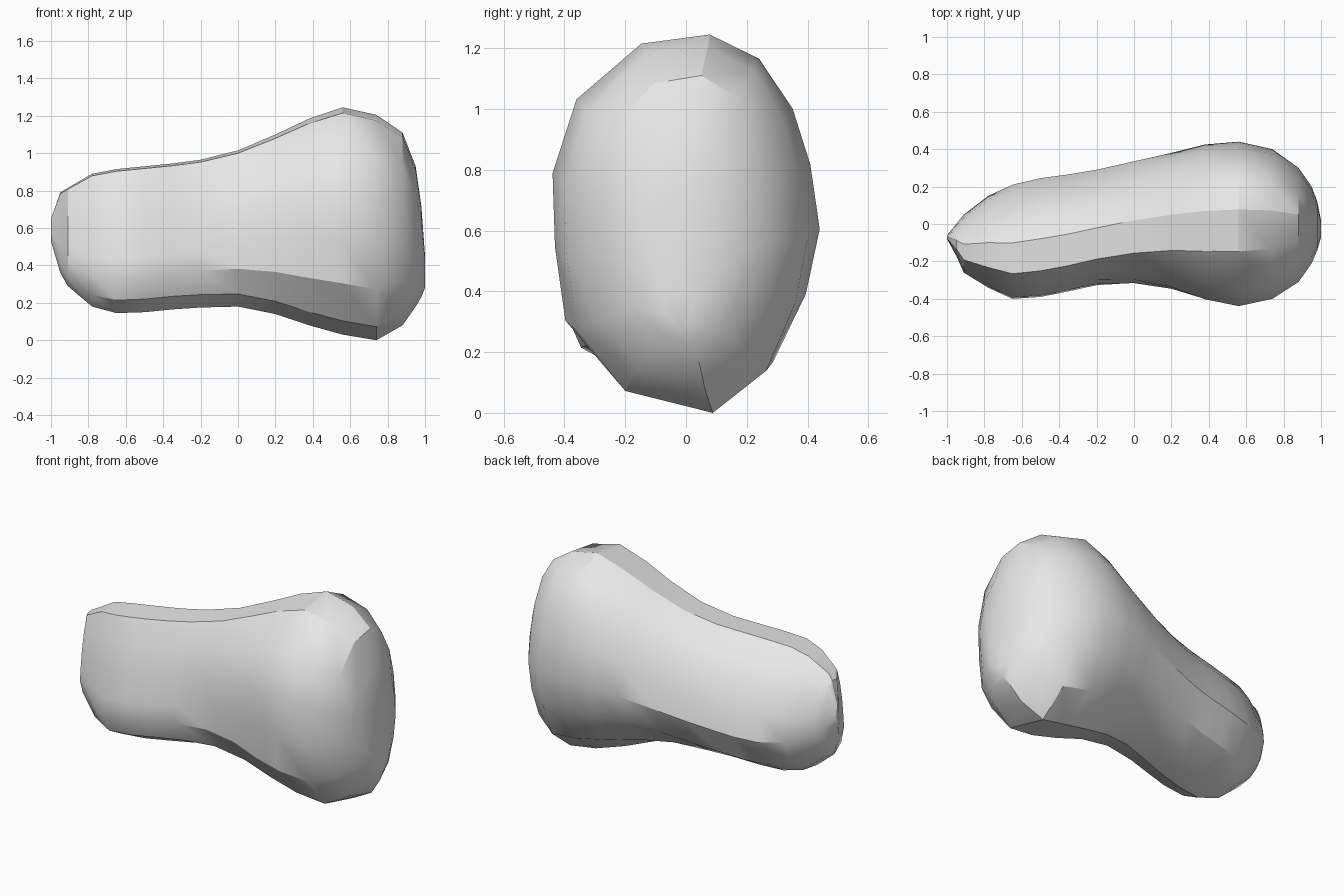
import bpy
import bmesh
import math

# Remove the default cube only
default_cube = bpy.data.objects.get("Cube")
if default_cube:
    bpy.data.objects.remove(default_cube, do_unlink=True)


def make_material(name, colour):
    material = bpy.data.materials.new(name)
    material.use_nodes = True
    material.diffuse_color = colour
    for node in material.node_tree.nodes:
        if node.type == "BSDF_PRINCIPLED":
            node.inputs["Base Color"].default_value = colour
    return material


# Unit cross-sections (y, z): crown, front wall, underside, back wall
SMALL_END = [
    (-.02, 1), (-.56, .97), (-.75, .6), (-.88, .2), (-.97, -.25), (-1, -.5), (-.82, -.82),
    (-.4, -1), (.2, -.94), (.7, -.7), (1, -.25), (.9, .12), (.67, .5), (.36, .8),
]
LARGE_END = [
    (.18, 1), (-.33, .95), (-.82, .65), (-1, .25), (-.98, -.15), (-.9, -.55), (-.5, -.88),
    (.22, -1), (.66, -.77), (.9, -.4), (1, -.05), (.93, .3), (.8, .6), (.55, .87),
]

# Stations along the length: x, lowest z, highest z, front y, back y
STATIONS = [
    (-1, .53, .65, -.08, -.06),
    (-.95, .36, .79, -.17, .0),
    (-.91, .29, .815, -.26, .05),
    (-.78, .18, .89, -.34, .15),
    (-.65, .145, .915, -.4, .21),
    (-.5, .15, .93, -.39, .245),
    (-.35, .165, .945, -.36, .265),
    (-.2, .175, .965, -.33, .29),
    (0, .18, 1.015, -.325, .335),
    (.2, .14, 1.1, -.355, .38),
    (.38, .08, 1.185, -.41, .425),
    (.56, .03, 1.245, -.44, .44),
    (.74, 0, 1.205, -.4, .4),
    (.88, .08, 1.11, -.31, .3),
    (.95, .18, .93, -.21, .2),
    (.98, .23, .72, -.14, .12),
    (1, .28, .45, -.07, .02),
]


def blend_at(x):
    """Smooth change from the small-end section to the large-end section."""
    t = min(max((x + .4) / 1.05, 0), 1)
    return .5 - .5 * math.cos(math.pi * t)


def section_points(x, z_low, z_high, y_front, y_back):
    """Fit the blended cross-section into the bounds of one station."""
    t = blend_at(x)
    y_mid, y_half = (y_front + y_back) / 2, (y_back - y_front) / 2
    z_mid, z_half = (z_low + z_high) / 2, (z_high - z_low) / 2
    for small, large in zip(SMALL_END, LARGE_END):
        y = small[0] + (large[0] - small[0]) * t
        z = small[1] + (large[1] - small[1]) * t
        yield (x, y_mid + y_half * y, z_mid + z_half * z)


# Stone body: loft the sections and close both ends
bm = bmesh.new()
rings = [[bm.verts.new(point) for point in section_points(*station)] for station in STATIONS]
for ring, following in zip(rings, rings[1:]):
    for i in range(len(ring)):
        j = (i + 1) % len(ring)
        bm.faces.new((ring[i], ring[j], following[j], following[i]))
bm.faces.new(rings[0])
bm.faces.new(rings[-1])
bmesh.ops.recalc_face_normals(bm, faces=bm.faces[:])

mesh = bpy.data.meshes.new("stone_body")
bm.to_mesh(mesh)
bm.free()
mesh.materials.append(make_material("stone_grey", (.8, .8, .8, 1)))

stone = bpy.data.objects.new("stone_body", mesh)
bpy.context.collection.objects.link(stone)

# Smooth shading that keeps the sharper ridges crisp
bpy.ops.object.select_all(action="DESELECT")
stone.select_set(True)
bpy.context.view_layer.objects.active = stone
bpy.ops.object.shade_smooth_by_angle(angle=math.radians(30))
